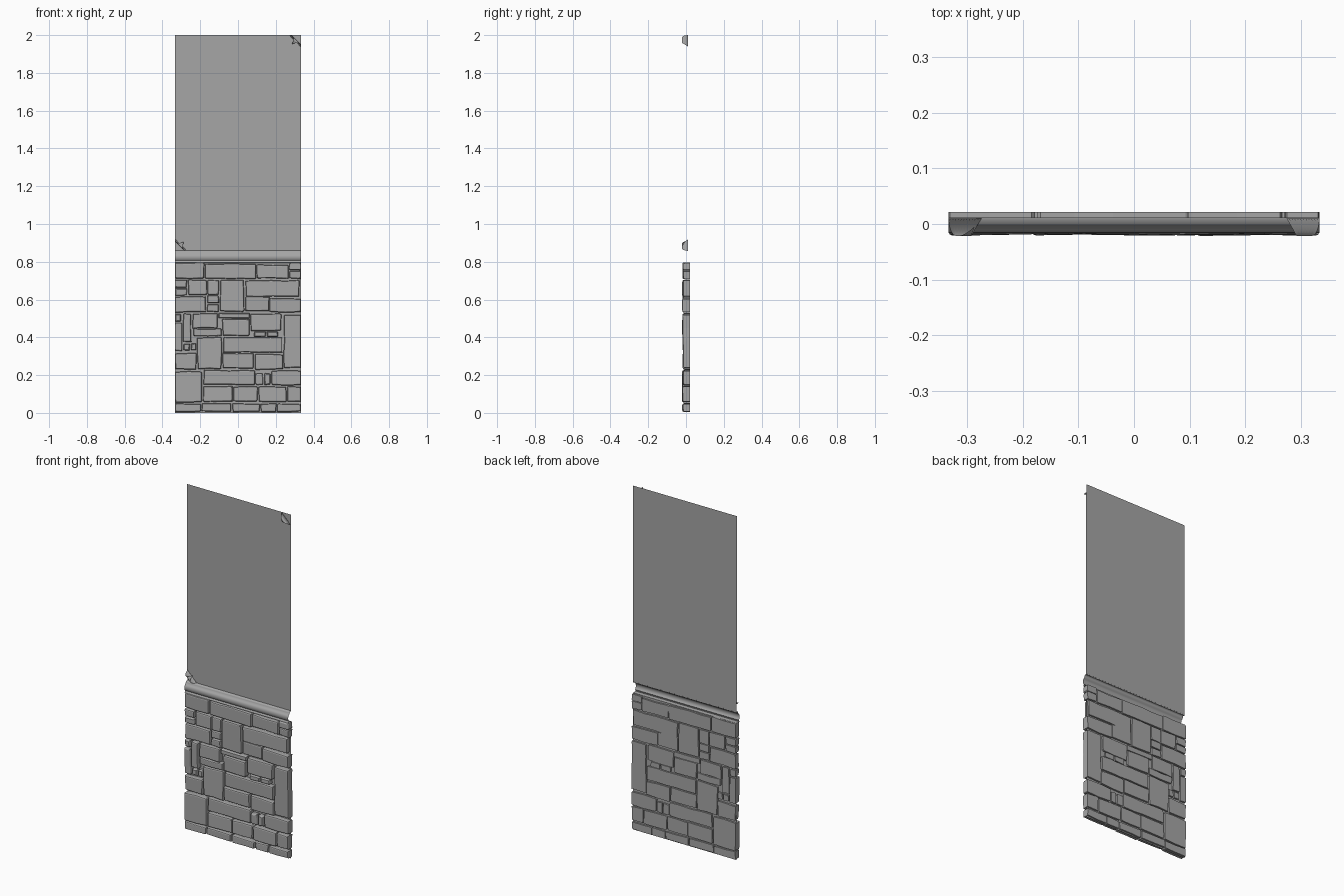
import bpy, bmesh, math, random

if "Cube" in bpy.data.objects:
    bpy.data.objects.remove(bpy.data.objects["Cube"])

random.seed(4)
HALF_W = 0.334
BACK, PAPER_Y = 0.022, 0.010

grey = bpy.data.materials.new("dark_grey")
grey.diffuse_color = (0.38, 0.38, 0.38, 1)
grey.use_nodes = True
grey.node_tree.nodes["Principled BSDF"].inputs["Base Color"].default_value = grey.diffuse_color


def make_object(name, bm, smooth=None):
    bmesh.ops.recalc_face_normals(bm, faces=bm.faces)
    mesh = bpy.data.meshes.new(name)
    bm.to_mesh(mesh)
    bm.free()
    mesh.materials.append(grey)
    ob = bpy.data.objects.new(name, mesh)
    bpy.context.collection.objects.link(ob)
    if smooth is not None:
        bpy.ops.object.select_all(action='DESELECT')
        ob.select_set(True)
        bpy.context.view_layer.objects.active = ob
        bpy.ops.object.shade_smooth_by_angle(angle=math.radians(smooth))
    return ob


def sheet(name, xs, zs, y, warp=None, smooth=None):
    """Single-sided grid in the xz plane, optionally bent."""
    bm = bmesh.new()
    grid = [[bm.verts.new(warp(x, y, z) if warp else (x, y, z)) for x in xs] for z in zs]
    for a, b in zip(grid, grid[1:]):
        for i in range(len(xs) - 1):
            bm.faces.new((a[i], a[i + 1], b[i + 1], b[i]))
    return make_object(name, bm, smooth)


def add_stone(bm, x0, x1, z0, z1):
    """Irregular chiselled block: wobbly outline, chamfered front."""
    g = 0.003
    x0 = -HALF_W if x0 <= -0.33 else x0 + g
    x1 = HALF_W if x1 >= 0.33 else x1 - g
    z0, z1 = z0 + g, z1 - g
    w, h = x1 - x0, z1 - z0
    c = min(0.003, 0.1 * min(w, h))
    cx, cz = (x0 + x1) / 2, (z0 + z1) / 2
    # corners cut off, plus a few points along the long edges
    n = max(1, int(w / 0.06))
    m = max(1, int(h / 0.06))
    pts = [(x0 + c + (w - 2 * c) * i / n, z0) for i in range(n + 1)]
    pts += [(x1, z0 + c + (h - 2 * c) * i / m) for i in range(m + 1)]
    pts += [(x1 - c - (w - 2 * c) * i / n, z1) for i in range(n + 1)]
    pts += [(x0, z1 - c - (h - 2 * c) * i / m) for i in range(m + 1)]
    j = min(0.003, 0.06 * min(w, h))
    pts = [(max(-HALF_W, min(HALF_W, x + random.uniform(-j, j))),
            z + random.uniform(-j, j)) for x, z in pts]
    front = random.uniform(-0.020, -0.014)
    tx, tz = random.uniform(-.02, .02), random.uniform(-.03, .03)
    rings = []
    for y, inset in ((BACK, 0), (front + 0.008, 0), (front + 0.002, 0.0025), (front, 0.007)):
        inset = min(inset, 0.15 * min(w, h))
        sx, sz = 1 - 2 * inset / w, 1 - 2 * inset / h
        ring = []
        for x, z in pts:
            dx, dz = (x - cx) * sx, (z - cz) * sz
            tilt = 0 if y == BACK else dx * tx + dz * tz
            ring.append(bm.verts.new((cx + dx, max(-0.022, y + tilt), cz + dz)))
        rings.append(ring)
    for a, b in zip(rings, rings[1:]):
        for i in range(len(a)):
            k = (i + 1) % len(a)
            bm.faces.new((a[i], a[k], b[k], b[i]))
    bm.faces.new(rings[0])
    bm.faces.new(rings[-1])


def stones(name, courses):
    bm = bmesh.new()
    for z0, z1, *edges in courses:  # millimetres: bottom, top, joint positions
        for a, b in zip(edges, edges[1:]):
            add_stone(bm, a / 1000, b / 1000, z0 / 1000, z1 / 1000)
    make_object(name, bm)


# Stone courses, bottom to top
stones("lower_stones", [
    (4, 52, -330, -195, -32, 117, 205, 330),
    (54, 222, -330, -188),
    (56, 142, -188, -25, 107, 258, 330),
    (146, 228, -186, 92), (146, 212, 92, 135, 175), (144, 226, 175, 330),
    (230, 318, -330, -217), (230, 402, -217, -85),
    (232, 318, -85, 85), (228, 312, 85, 240), (236, 520, 240, 330)])
stones("middle_stones", [
    (316, 402, -82, 240),
    (326, 480, -330, -294), (328, 370, -292, -252, -217), (372, 527, -293, -246),
    (404, 448, -238, -84), (406, 500, -84, 63), (432, 528, 63, 230),
    (400, 434, 82, 150, 215), (447, 529, -243, -106),
    (497, 532, -106, 65), (482, 527, -330, -298)])
stones("upper_stones", [
    (530, 619, -330, -168), (532, 578, -166, -100), (578, 622, -166, -100),
    (535, 708, -98, 34), (535, 617, 35, 166), (530, 609, 166, 330),
    (620, 662, -330, -268), (662, 706, -330, -268),
    (622, 706, -266, -163), (622, 706, -162, -100), (614, 704, 38, 325),
    (708, 797, -330, -178), (708, 793, -176, 97), (708, 787, 98, 268),
    (708, 753, 268, 330), (754, 797, 268, 330)])

# Mortar behind the stones and backing behind the paper
sheet("mortar_panel", [-HALF_W, HALF_W], [0, 0.795], 0.012)
sheet("upper_wall_panel", [-HALF_W, HALF_W], [0.855, 2], PAPER_Y + 0.0015)

# Moulded rail: open profile (y, z) swept across the width
profile = [(0.012, 0.860), (0.000, 0.858), (-0.003, 0.852), (-0.004, 0.845),
           (-0.011, 0.841), (-0.015, 0.832), (-0.016, 0.822), (-0.013, 0.812),
           (-0.008, 0.806), (-0.012, 0.802), (-0.013, 0.795), (0.012, 0.793)]
bm = bmesh.new()
rows = [[bm.verts.new((x, y, z)) for x in (-HALF_W, HALF_W)] for y, z in profile]
for a, b in zip(rows, rows[1:]):
    bm.faces.new((a[0], a[1], b[1], b[0]))
make_object("rail_moulding", bm, 62)

# Paper sheet with two opposite corners folded over towards the front
FOLD = 0.042
Z0, Z1 = 0.858, 2.0


def curl(x, y, z):
    for s, cz in ((1, Z1), (-1, Z0)):
        d = s * ((x - s * HALF_W) + (z - cz)) / math.sqrt(2) + FOLD
        if d > 0:
            t = d / FOLD
            along = 0.010 * math.sin(math.pi * t) - 0.025 * t * t
            shift = s * (along - d) / math.sqrt(2)
            return (x + shift, y - 0.032 * math.sin(0.85 * math.pi * t), z + shift)
    return (x, y, z)


def dense_ends(a, b, span=0.07, n=14):
    return ([a + span * i / n for i in range(n + 1)] +
            [b - span + span * i / n for i in range(n + 1)])


sheet("wall_paper", dense_ends(-HALF_W, HALF_W), dense_ends(Z0, Z1), PAPER_Y, curl, 40)
